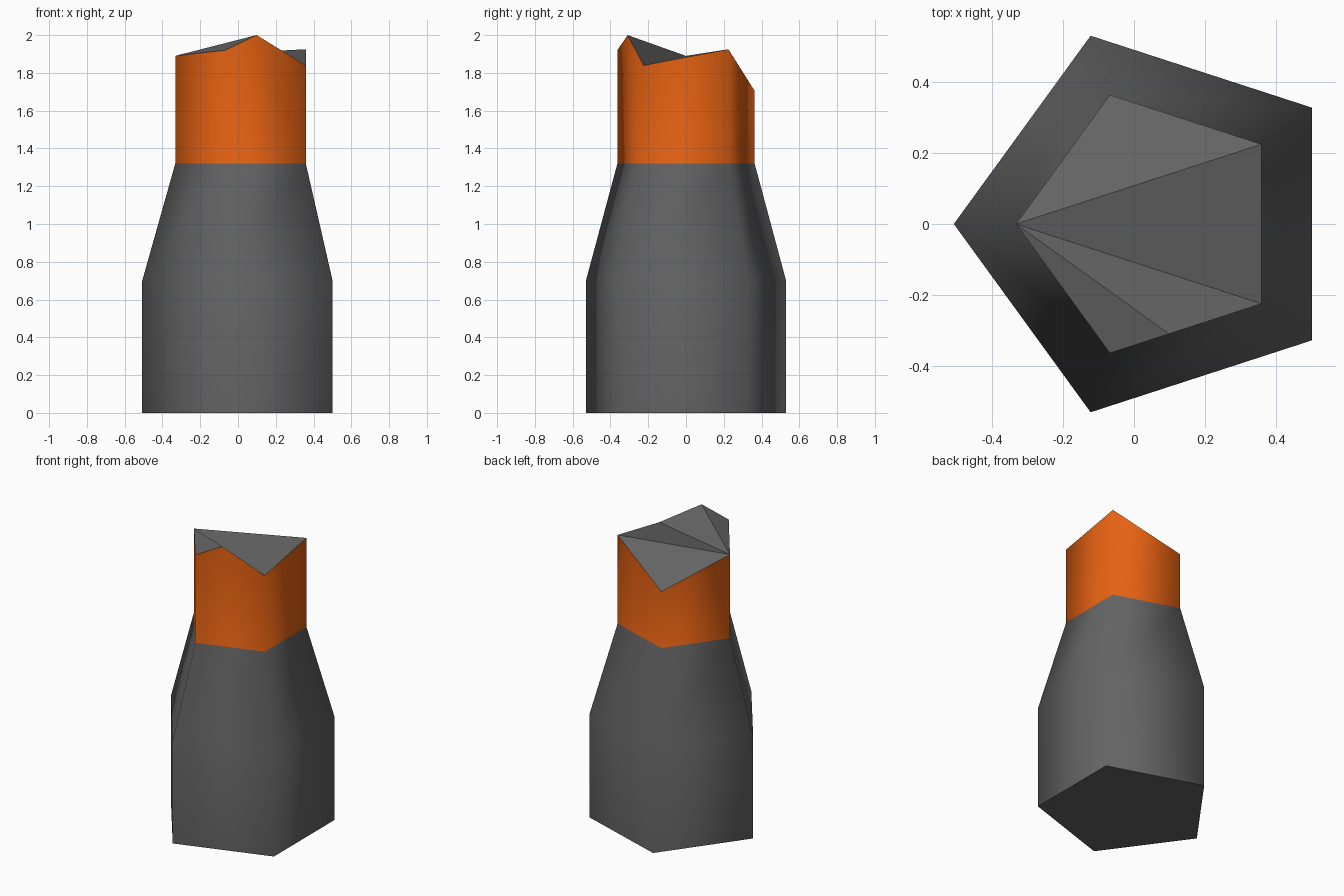
import bpy
import bmesh
from math import cos, sin, radians

cube = bpy.data.objects.get("Cube")
if cube:
    bpy.data.objects.remove(cube, do_unlink=True)


def material(name, color):
    mat = bpy.data.materials.new(name)
    mat.use_nodes = True
    mat.diffuse_color = color
    bsdf = mat.node_tree.nodes["Principled BSDF"]
    bsdf.inputs["Base Color"].default_value = color
    bsdf.inputs["Roughness"].default_value = 0.8
    return mat


SIDES = 5
CENTRE_X = 0.05
BODY_RADIUS, NECK_RADIUS = 0.557, 0.382
RIM_HEIGHTS = (1.89, 1.92, 1.84, 1.925, 1.705)

bm = bmesh.new()


def ring(radius, heights):
    """Pentagon of vertices, starting at -x and running past the front."""
    verts = []
    for i, z in enumerate(heights):
        a = radians(180 + 360 / SIDES * i)
        verts.append(bm.verts.new((CENTRE_X + radius * cos(a), radius * sin(a), z)))
    return verts


def face(verts, slot=0, smooth=False):
    f = bm.faces.new(verts)
    f.material_index = slot
    f.smooth = smooth
    return f


base = ring(BODY_RADIUS, [0] * SIDES)
shoulder = ring(BODY_RADIUS, [0.7] * SIDES)
neck = ring(NECK_RADIUS, [1.32] * SIDES)
rim = ring(NECK_RADIUS, RIM_HEIGHTS)

# Jagged tip on the front edge of the rim
tip = bm.verts.new(rim[1].co.lerp(rim[2].co, 0.39))
tip.co.z = 2.0

# Body, sloping shoulder and orange neck
for low, high, slot in ((base, shoulder, 0), (shoulder, neck, 0), (neck, rim, 1)):
    for i in range(SIDES):
        j = (i + 1) % SIDES
        top = [high[j], high[i]]
        if high is rim and i == 1:
            top.insert(1, tip)
        face([low[i], low[j]] + top, slot, smooth=True)

# Flat bottom and broken, faceted top fanned from the -x corner
caps = [face(base[::-1])]
edge_loop = [rim[1], tip, rim[2], rim[3], rim[4]]
for a, b in zip(edge_loop, edge_loop[1:]):
    caps.append(face([rim[0], a, b]))

# Keep the cap outlines and facets crisp
for cap in caps:
    for e in cap.edges:
        e.smooth = False

bmesh.ops.recalc_face_normals(bm, faces=bm.faces)
mesh = bpy.data.meshes.new("broken_bottle")
bm.to_mesh(mesh)
bm.free()
mesh.materials.append(material("dark_grey", (0.125, 0.125, 0.125, 1)))
mesh.materials.append(material("orange", (0.78, 0.12, 0.006, 1)))
bottle = bpy.data.objects.new("broken_bottle", mesh)
bpy.context.collection.objects.link(bottle)
